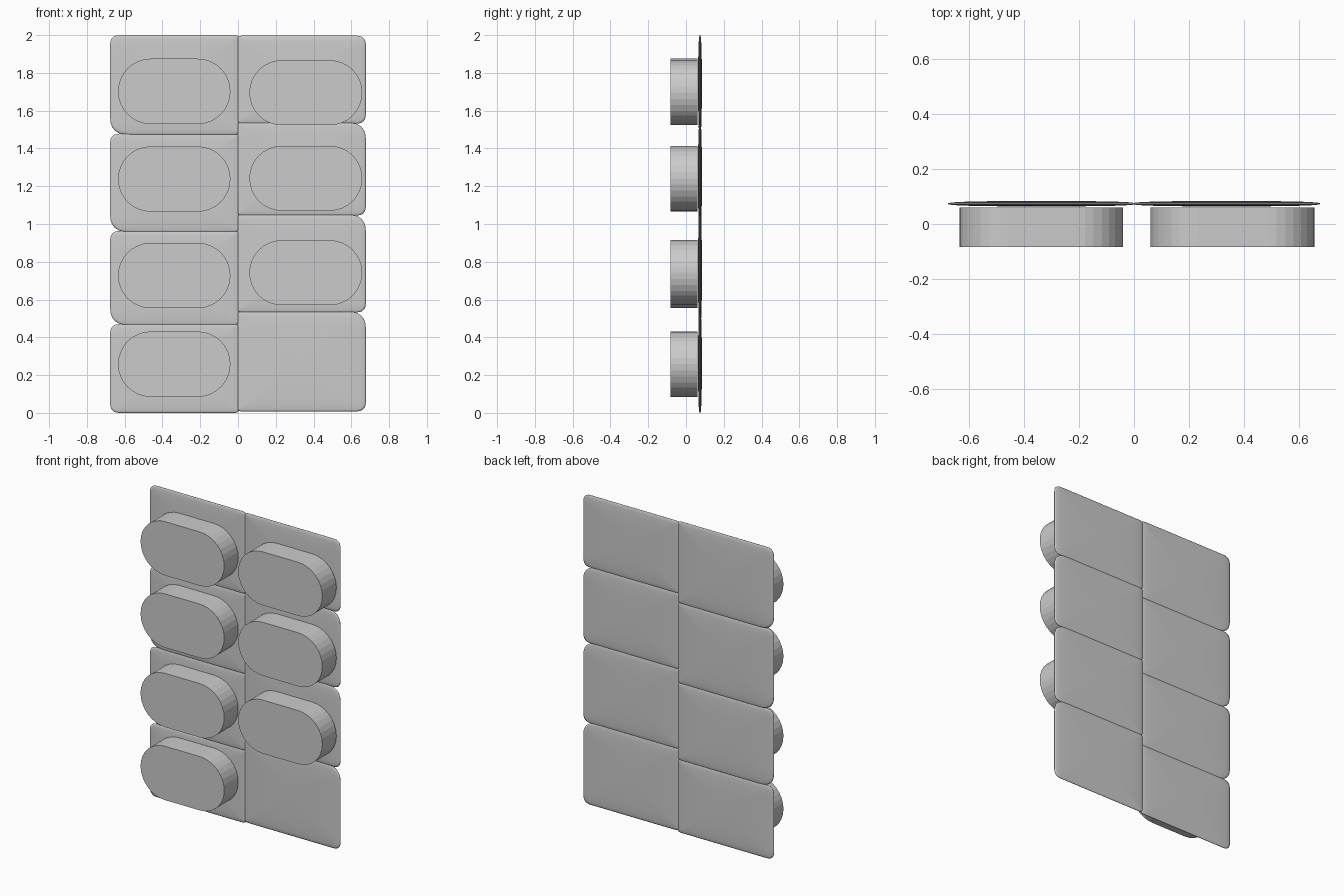
import bpy, bmesh, math
from mathutils import Vector

cube = bpy.data.objects.get("Cube")
if cube:
    bpy.data.objects.remove(cube, do_unlink=True)

grey = bpy.data.materials.new("plain_grey")
grey.use_nodes = True
grey.diffuse_color = (0.6, 0.6, 0.6, 1)
grey.node_tree.nodes["Principled BSDF"].inputs["Base Color"].default_value = (0.6, 0.6, 0.6, 1)

SHEET_Y = 0.074                  # middle plane of the backing sheet
PILL_FRONT, PILL_BACK = -0.083, 0.06


def finish(bm, name):
    bmesh.ops.recalc_face_normals(bm, faces=bm.faces)
    mesh = bpy.data.meshes.new(name)
    bm.to_mesh(mesh)
    bm.free()
    mesh.materials.append(grey)
    obj = bpy.data.objects.new(name, mesh)
    bpy.context.collection.objects.link(obj)
    return obj


def cell_outline(side, low, high, low_cut, high_cut):
    """Rounded outline of one cell; each outer corner is cut by (width, height)."""
    inner, outer = -0.004, 0.677
    corners = [((inner, low), (0.03, 0.012)), ((outer, low), low_cut),
               ((outer, high), high_cut), ((inner, high), (0.03, 0.012))]
    points = []
    for i, ((x, z), (w, h)) in enumerate(corners):
        c = Vector((x, z))
        along_x = c + Vector((w if x == inner else -w, 0))
        along_z = c + Vector((0, h if z == low else -h))
        a, b = (along_z, along_x) if i % 2 == 0 else (along_x, along_z)
        for k in range(7):
            t = k / 6
            points.append(a * (1 - t) ** 2 + c * 2 * t * (1 - t) + b * t * t)
        # extra points along the straight edge
        nx, nz = corners[(i + 1) % 4][0]
        nw, nh = corners[(i + 1) % 4][1]
        if i % 2 == 0:
            end = Vector((nx + (nw if nx == inner else -nw), nz))
        else:
            end = Vector((nx, nz + (nh if nz == low else -nh)))
        points += [b.lerp(end, k / 8) for k in range(1, 8)]
    return [(side * p.x, p.y) for p in points]


def pillow_cell(name, outline):
    """Thin closed cushion: nested rings that swell toward the middle."""
    cx = (min(p[0] for p in outline) + max(p[0] for p in outline)) / 2
    cz = (min(p[1] for p in outline) + max(p[1] for p in outline)) / 2
    profile = [(1, 0.0015), (0.97, 0.004), (0.9, 0.006), (0.75, 0.008), (0.45, 0.0095)]
    bm = bmesh.new()
    rings = []
    for sign, steps in ((-1, profile[::-1]), (1, profile)):
        for s, h in steps:
            rings.append([bm.verts.new((cx + (x - cx) * s, SHEET_Y + sign * h,
                                        cz + (z - cz) * s)) for x, z in outline])
    n = len(outline)
    for r0, r1 in zip(rings, rings[1:]):
        for i in range(n):
            j = (i + 1) % n
            bm.faces.new((r0[i], r0[j], r1[j], r1[i]))
    for ring, sign in ((rings[0], -1), (rings[-1], 1)):
        tip = bm.verts.new((cx, SHEET_Y + sign * 0.01, cz))
        for i in range(n):
            bm.faces.new((ring[i], ring[(i + 1) % n], tip))
    obj = finish(bm, name)
    for poly in obj.data.polygons:
        poly.use_smooth = True


def pill(name, x0, x1, z0, z1):
    """Stadium-shaped block with faceted round ends."""
    r, cz = (z1 - z0) / 2, (z0 + z1) / 2
    bm = bmesh.new()
    loop = []
    for cx, start in ((x1 - r, -math.pi / 2), (x0 + r, math.pi / 2)):
        for k in range(17):
            a = start + math.pi * k / 16
            loop.append(bm.verts.new((cx + r * math.cos(a), PILL_FRONT, cz + r * math.sin(a))))
    face = bm.faces.new(loop)
    grown = bmesh.ops.extrude_face_region(bm, geom=[face], use_keep_orig=True)
    verts = [g for g in grown["geom"] if isinstance(g, bmesh.types.BMVert)]
    bmesh.ops.translate(bm, verts=verts, vec=(0, PILL_BACK - PILL_FRONT, 0))
    finish(bm, name)


# Backing sheet: two columns of cushioned cells with notched outer seams
small, slant = (0.05, 0.05), (0.1, 0.09)
columns = {"right": (-1, [0, 0.467, 0.96, 1.475, 2]),
           "left": (1, [0.008, 0.535, 1.048, 1.535, 1.997])}
for label, (side, seams) in columns.items():
    for row in range(4):
        low_cut = slant if side < 0 and row > 0 else small
        high_cut = slant if side > 0 and row < 3 else small
        outline = cell_outline(side, seams[row] - 0.003 * (row > 0),
                               seams[row + 1] + 0.003 * (row < 3), low_cut, high_cut)
        pillow_cell(f"backing_cell_{label}_{row + 1}", outline)

# Pills: the lowest one on the left is missing
for row, z in enumerate((0.258, 0.727, 1.238, 1.702)):
    pill(f"pill_right_{row + 1}", -0.635, -0.04, z - 0.173, z + 0.173)
for row, z in enumerate((0.742, 1.242, 1.695)):
    pill(f"pill_left_{row + 2}", 0.06, 0.658, z - 0.172, z + 0.172)
